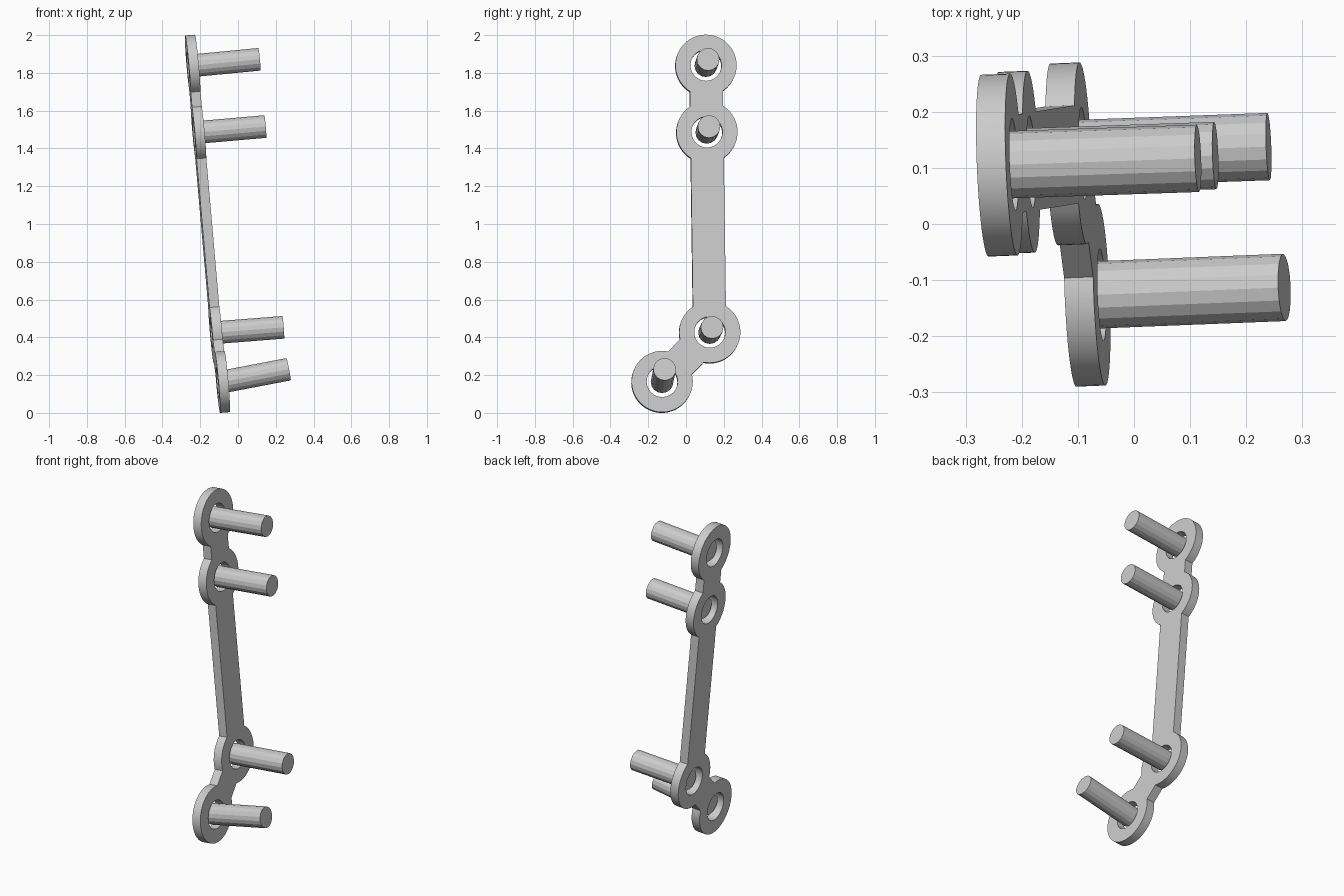
import bpy, bmesh, math
from mathutils import Matrix, Vector

default_cube = bpy.data.objects.get("Cube")
if default_cube:
    bpy.data.objects.remove(default_cube, do_unlink=True)

RING_R, HOLE_R, BAR_W, HALF_T = 0.162, 0.082, 0.175, 0.026
SCREW_R = 0.06

# Ring centres (y, z) from top to bottom, and the tip of the screw in each
rings = [(0.105, 1.838), (0.11, 1.485), (0.125, 0.425), (-0.127, 0.164)]
tips = [(0.114, 0.117, 1.872), (0.145, 0.122, 1.516),
        (0.24, 0.138, 0.453), (0.268, -0.113, 0.231)]

# Plane of the plate: local x runs along y, local y runs up, local z is the normal
SLOPE_Y, SLOPE_Z = -0.04, -0.088
normal = Vector((1, -SLOPE_Y, -SLOPE_Z)).normalized()
frame = Matrix(((SLOPE_Y, SLOPE_Z, normal.x, -0.074),
                (1, 0, normal.y, 0),
                (0, 1, normal.z, 0),
                (0, 0, 0, 1)))


def arc(center, radius, start, sweep, steps):
    return [(center[0] + radius * math.cos(start + sweep * i / steps),
             center[1] + radius * math.sin(start + sweep * i / steps))
            for i in range(steps + 1)]


def heading(a, b):
    return math.atan2(b[1] - a[1], b[0] - a[0])


def plate_outline():
    """Walk down one side of the chain of rings and back up the other."""
    gap = math.asin(BAR_W / 2 / RING_R)
    walk = rings + rings[-2:0:-1]
    points = []
    for i, c in enumerate(walk):
        before, after = walk[i - 1], walk[(i + 1) % len(walk)]
        start = heading(c, before) + gap
        sweep = (heading(c, after) - gap - start) % math.tau
        points += arc(c, RING_R, start, sweep, max(4, round(sweep * 10)))
    return points


def add_loop(curve, points):
    spline = curve.splines.new('POLY')
    spline.points.add(len(points) - 1)
    for p, (u, v) in zip(spline.points, points):
        p.co = (u, v, 0, 1)
    spline.use_cyclic_u = True


# Plate: filled outline with a hole in every ring
curve = bpy.data.curves.new("plate", 'CURVE')
curve.dimensions = '2D'
curve.fill_mode = 'BOTH'
curve.extrude = HALF_T
add_loop(curve, plate_outline())
for c in rings:
    add_loop(curve, arc(c, HOLE_R, 0, math.tau, 48)[:-1])
plate = bpy.data.objects.new("plate", curve)
bpy.context.collection.objects.link(plate)
bpy.ops.object.select_all(action='DESELECT')
plate.select_set(True)
bpy.context.view_layer.objects.active = plate
bpy.ops.object.convert(target='MESH')
plate = bpy.context.object

bm = bmesh.new()
bm.from_mesh(plate.data)
bmesh.ops.remove_doubles(bm, verts=bm.verts, dist=0.0001)
bm.transform(frame)
bmesh.ops.recalc_face_normals(bm, faces=bm.faces)
bm.to_mesh(plate.data)
bm.free()
bpy.ops.object.shade_smooth_by_angle(angle=math.radians(25))

# Screws: plain faceted pins from the middle of each hole to the tip
for i, (c, tip) in enumerate(zip(rings, tips), 1):
    base = frame @ Vector((c[0], c[1], 0))
    axis = Vector(tip) - base
    bpy.ops.mesh.primitive_cylinder_add(
        vertices=16, radius=SCREW_R, depth=axis.length,
        location=base + axis / 2,
        rotation=axis.to_track_quat('Z', 'Y').to_euler())
    bpy.context.object.name = f"screw_{i}"
